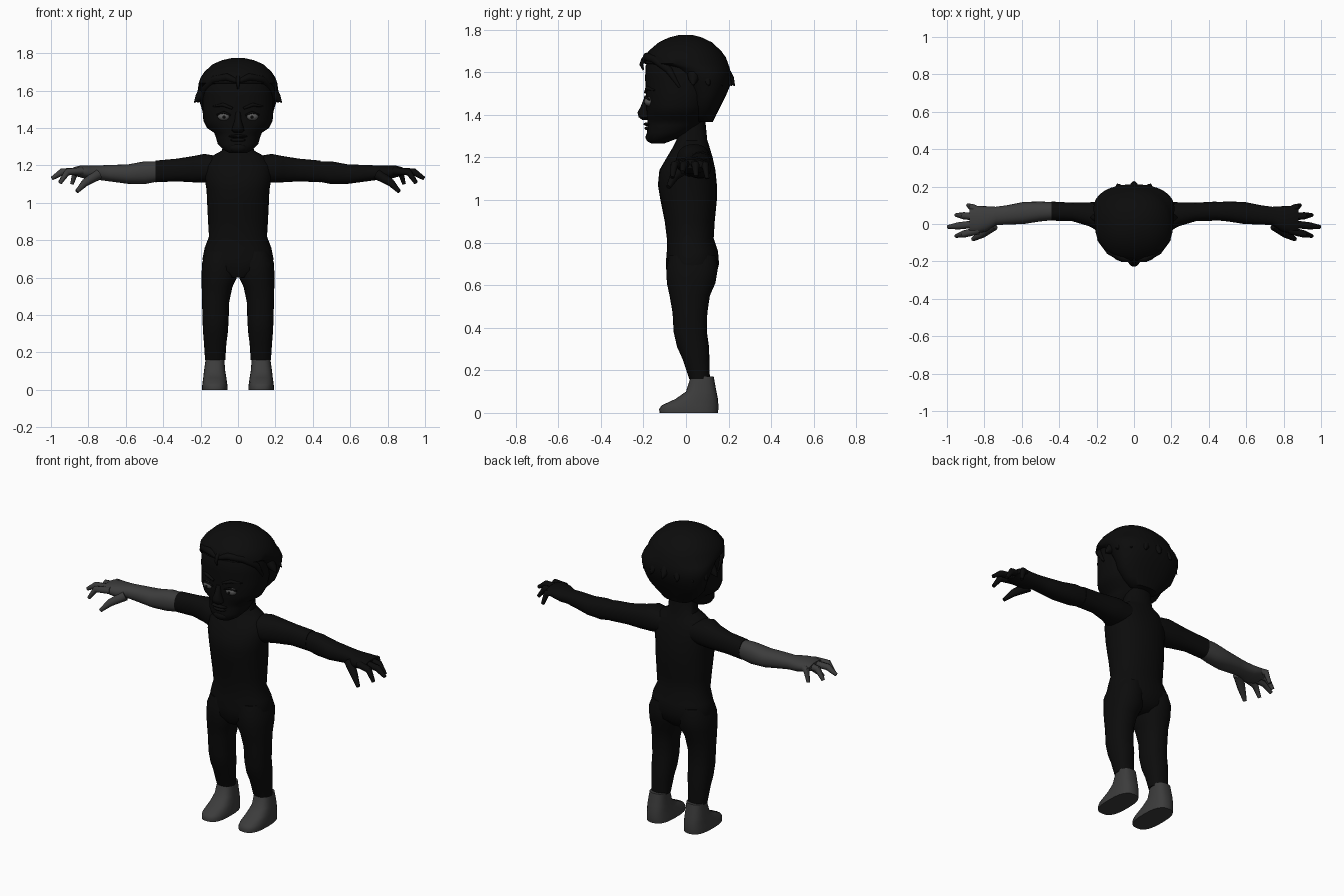
import bpy
import bmesh
import math
from mathutils import Vector

cube = bpy.data.objects.get("Cube")
if cube:
    bpy.data.objects.remove(cube, do_unlink=True)


def make_material(name, value):
    material = bpy.data.materials.new(name)
    colour = (value, value, value, 1)
    material.use_nodes = True
    material.diffuse_color = colour
    for node in material.node_tree.nodes:
        if node.type == "BSDF_PRINCIPLED":
            node.inputs["Base Color"].default_value = colour
    return material


black = make_material("black", 0.0035)
grey = make_material("grey", 0.045)
eye_grey = make_material("eye_grey", 0.1)
SIDES = {"left": 1, "right": -1}


def finish(obj, material):
    obj.data.materials.clear()
    obj.data.materials.append(material)
    bpy.ops.object.select_all(action="DESELECT")
    obj.select_set(True)
    bpy.context.view_layer.objects.active = obj
    bpy.ops.object.shade_smooth_by_angle(angle=math.radians(50))
    return obj


def mesh_object(name, bm, material):
    bmesh.ops.recalc_face_normals(bm, faces=bm.faces)
    mesh = bpy.data.meshes.new(name)
    bm.to_mesh(mesh)
    bm.free()
    obj = bpy.data.objects.new(name, mesh)
    bpy.context.collection.objects.link(obj)
    return finish(obj, material)


def loft(name, axis, rows, material, side=1, power=0.9, sides=24):
    """Skin rounded sections; a row is position, then low and high of both other axes."""
    bm = bmesh.new()
    u, v = [i for i in range(3) if i != axis]
    rings = []
    for position, u_low, u_high, v_low, v_high in rows:
        ring = []
        for i in range(sides):
            angle = math.tau * i / sides
            c, s = math.cos(angle), math.sin(angle)
            c = math.copysign(abs(c) ** power, c)
            s = math.copysign(abs(s) ** power, s)
            point = Vector()
            point[axis] = position
            point[u] = (u_low + u_high + c * (u_high - u_low)) / 2
            point[v] = (v_low + v_high + s * (v_high - v_low)) / 2
            point.x *= side
            ring.append(bm.verts.new(point))
        rings.append(ring)
    for lower, upper in zip(rings, rings[1:]):
        for i in range(sides):
            j = (i + 1) % sides
            bm.faces.new((lower[i], lower[j], upper[j], upper[i]))
    bm.faces.new(rings[0])
    bm.faces.new(rings[-1])
    return mesh_object(name, bm, material)


def centred(rows):
    """Expand height, half width, front, back into full loft rows."""
    return [(z, -w, w, front, back) for z, w, front, back in rows]


def tube(name, points, radii, material, side=1):
    curve = bpy.data.curves.new(name, "CURVE")
    curve.dimensions = "3D"
    curve.bevel_depth = 1
    curve.bevel_resolution = 2
    curve.use_fill_caps = True
    spline = curve.splines.new("POLY")
    spline.points.add(len(points) - 1)
    for target, (x, y, z), radius in zip(spline.points, points, radii):
        target.co = (x * side, y, z, 1)
        target.radius = radius
    obj = bpy.data.objects.new(name, curve)
    bpy.context.collection.objects.link(obj)
    bpy.ops.object.select_all(action="DESELECT")
    obj.select_set(True)
    bpy.context.view_layer.objects.active = obj
    bpy.ops.object.convert(target="MESH")
    return finish(bpy.context.object, material)


def ellipsoid(name, centre, size, material):
    bm = bmesh.new()
    bmesh.ops.create_uvsphere(bm, u_segments=16, v_segments=10, radius=1)
    bmesh.ops.scale(bm, vec=size, verts=bm.verts)
    bmesh.ops.translate(bm, vec=centre, verts=bm.verts)
    return mesh_object(name, bm, material)


# Torso with neck
loft("torso", 2, centred([
    (.6, .06, -.07, .1), (.64, .17, -.09, .14), (.7, .19, -.095, .155),
    (.76, .178, -.09, .15), (.82, .155, -.09, .13), (.9, .16, -.1, .135),
    (1, .165, -.12, .145), (1.07, .168, -.132, .145), (1.14, .18, -.125, .138),
    (1.2, .18, -.09, .125), (1.25, .14, -.06, .11), (1.28, .085, -.045, .1),
    (1.38, .075, -.04, .09)]), black)

# Limbs, mirrored
for label, side in SIDES.items():
    loft(label + "_leg", 2, [
        (.16, .068, .176, .015, .112), (.25, .062, .182, -.015, .11),
        (.31, .054, .187, -.042, .108), (.38, .05, .19, -.058, .098),
        (.47, .047, .192, -.063, .1), (.55, .03, .194, -.077, .112),
        (.61, .002, .195, -.09, .138), (.68, .002, .192, -.092, .15),
        (.74, .01, .17, -.08, .14)], black, side)
    loft(label + "_foot", 2, [
        (0, .055, .192, -.125, .15), (.018, .055, .192, -.126, .152),
        (.035, .058, .19, -.115, .152), (.065, .062, .186, -.05, .15),
        (.1, .068, .182, 0, .143), (.17, .074, .172, .022, .13)],
        grey, side, power=.75)
    loft(label + "_upper_arm", 0, [
        (.08, -.03, .11, 1.12, 1.245), (.18, -.045, .118, 1.108, 1.262),
        (.24, -.012, .116, 1.11, 1.25), (.33, .015, .114, 1.115, 1.236),
        (.44, .018, .12, 1.11, 1.226)], black, side)
    skin = black if side > 0 else grey
    loft(label + "_forearm_and_palm", 0, [
        (.43, .021, .117, 1.114, 1.222), (.5, .014, .12, 1.1, 1.222),
        (.59, 0, .118, 1.102, 1.205), (.68, -.003, .1, 1.114, 1.203),
        (.74, -.006, .092, 1.122, 1.2), (.79, -.04, .095, 1.122, 1.2),
        (.84, -.05, .095, 1.135, 1.2), (.88, -.045, .085, 1.148, 1.19)],
        skin, side)

    # Fingers bend down from raised knuckles
    fingers = {"index": (-.034, .957, -.064, 1.105),
               "middle": (.002, 1, -.016, 1.13),
               "ring": (.037, .957, .048, 1.11),
               "little": (.07, .893, .1, 1.1)}
    for finger, (base_y, tip_x, tip_y, tip_z) in fingers.items():
        base = Vector((.83, base_y, 1.17))
        tip = Vector((tip_x - .005, tip_y, tip_z))
        knuckle = base.lerp(tip, .68)
        knuckle.z = 1.165
        tube(f"{label}_{finger}_finger", [base, knuckle, tip],
             (.021, .019, .01), skin, side)
    tube(label + "_thumb", [(.75, -.005, 1.15), (.815, -.055, 1.11), (.862, -.082, 1.06)],
         (.03, .022, .011), skin, side)

# Head, from chin to crown
loft("head", 2, centred([
    (1.266, .045, -.165, -.1), (1.285, .08, -.182, -.05), (1.315, .108, -.184, .02),
    (1.35, .118, -.18, .07), (1.375, .128, -.182, .09), (1.4, .165, -.184, .1),
    (1.44, .185, -.188, .12), (1.5, .19, -.188, .14), (1.57, .19, -.192, .15),
    (1.63, .185, -.19, .15), (1.7, .15, -.15, .13)]), black, sides=32)
loft("nose", 2, centred([
    (1.375, .02, -.205, -.16), (1.388, .034, -.222, -.16), (1.41, .028, -.228, -.16),
    (1.44, .018, -.212, -.16), (1.485, .014, -.194, -.16)]), black)
ellipsoid("upper_lip", (0, -.178, 1.356), (.05, .022, .009), black)
ellipsoid("lower_lip", (0, -.175, 1.336), (.042, .02, .01), black)
ellipsoid("chin", (0, -.16, 1.295), (.05, .03, .028), black)

# Eyes, lids and brows, mirrored
for label, side in SIDES.items():
    x = .075 * side
    ellipsoid(label + "_eye", (x, -.172, 1.462), (.034, .024, .023), eye_grey)
    ellipsoid(label + "_iris", (x, -.193, 1.46), (.009, .005, .009), black)
    tube(label + "_eyelid", [(.038, -.186, 1.468), (.075, -.19, 1.484), (.114, -.172, 1.47)],
         (.004, .007, .004), black, side)
    tube(label + "_brow", [(.03, -.19, 1.505), (.08, -.182, 1.525), (.135, -.145, 1.515)],
         (.007, .01, .004), black, side)

# Hair cap that leaves the face open and tapers to the nape
loft("hair", 2, centred([
    (1.365, .085, .04, .125), (1.4, .13, .02, .142), (1.45, .175, .01, .168),
    (1.5, .193, 0, .192), (1.55, .208, -.03, .212), (1.59, .217, -.05, .212),
    (1.62, .213, -.1, .205), (1.64, .21, -.192, .198), (1.67, .2, -.196, .187),
    (1.7, .18, -.175, .165), (1.74, .137, -.128, .122), (1.763, .085, -.08, .075),
    (1.775, .03, -.03, .03)]), black, sides=32)

# Pointed hair ends around the sides and back
for i in range(9):
    angle = math.radians(22.5 * i)
    out = Vector((math.cos(angle), math.sin(angle), 0))
    root = Vector((out.x * .185, .035 + out.y * .15, 1.59))
    tip = Vector((out.x * .235, .035 + out.y * .195, 1.535))
    tube(f"hair_point_{i}", [root, root.lerp(tip, .5), tip], (.03, .022, .001), black)

# Swept fringe and front curl
for label, side in SIDES.items():
    tube(label + "_fringe", [(0, -.192, 1.65), (.06, -.184, 1.672), (.13, -.145, 1.66),
                             (.18, -.08, 1.61), (.188, -.03, 1.53)],
         (.012, .02, .02, .018, .006), black, side)
tube("front_curl", [(0, -.178, 1.675), (0, -.2, 1.66), (0, -.21, 1.635), (0, -.2, 1.61)],
     (.012, .011, .009, .004), black)
